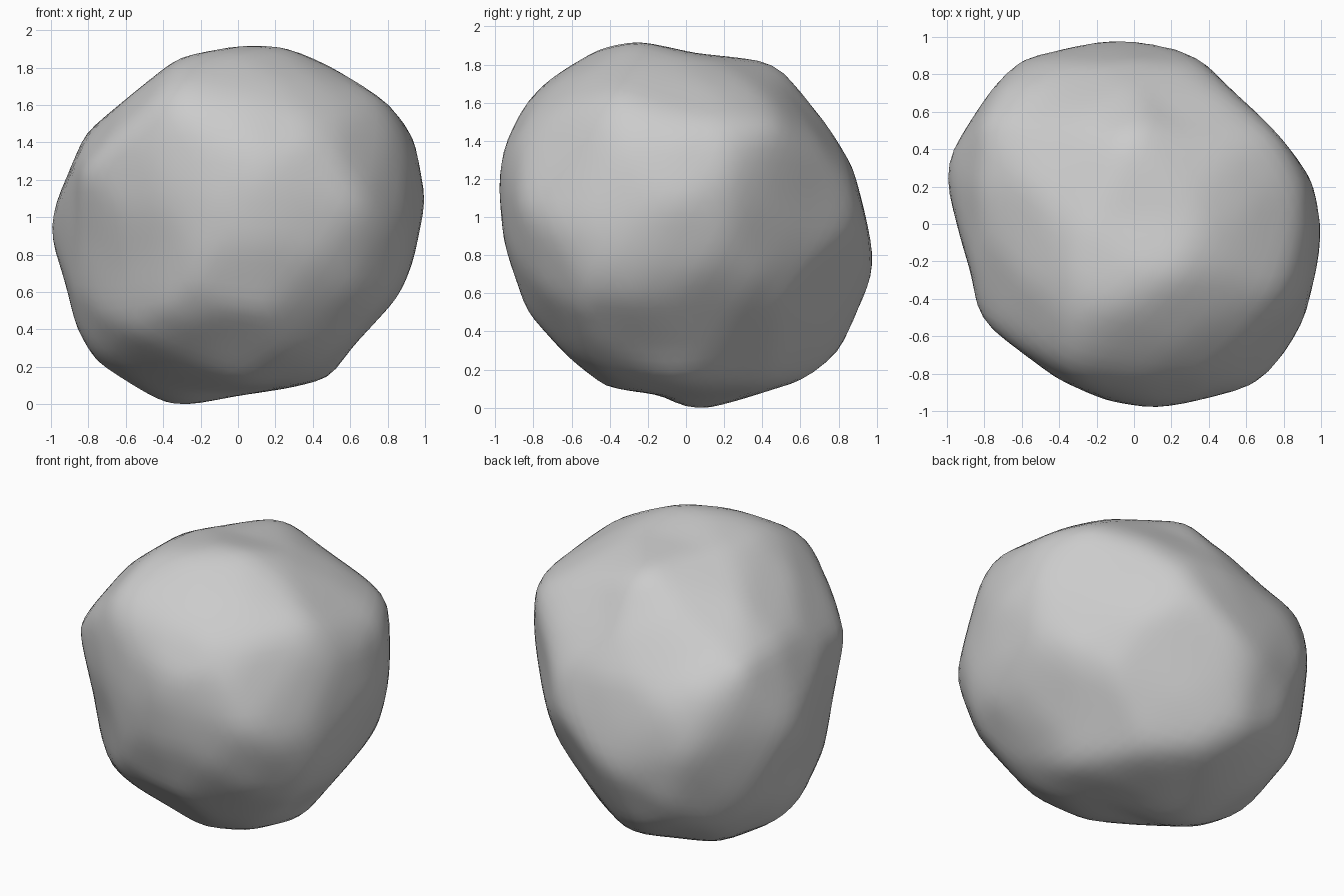
import bpy
import bmesh
from math import cos, sin, radians
from mathutils import Vector
from mathutils.bvhtree import BVHTree

default_cube = bpy.data.objects.get("Cube")
if default_cube:
    bpy.data.objects.remove(default_cube, do_unlink=True)

MIDDLE = 0.965
ROUND_LIMIT = 1.12
FACETING = 0.4
WEATHER_ALLOWANCE = 1.008


def screen_axes(azimuth, elevation):
    """Right and up directions of a carving plane."""
    a, e = radians(azimuth), radians(elevation)
    right = Vector((-sin(a), cos(a), 0))
    up = Vector((-cos(a) * sin(e), -sin(a) * sin(e), cos(e)))
    return right, up


def profile(azimuth, elevation, points, lift=0.0):
    """A carving profile: its two axes and its outline around the middle."""
    right, up = screen_axes(azimuth, elevation)
    return right, up, [Vector((x, y - lift)) * WEATHER_ALLOWANCE for x, y in points]


def cross(a, b):
    return a.x * b.y - a.y * b.x


def reach(direction, carving):
    """How far the stone extends along a direction inside one profile."""
    right, up, outline = carving
    ray = Vector((direction.dot(right), direction.dot(up)))
    if ray.length < 0.05:
        return ROUND_LIMIT
    for start, end in zip(outline, outline[1:] + outline[:1]):
        if cross(start, ray) >= 0 and cross(ray, end) >= 0 and ray.dot(start + end) > 0:
            return cross(start, end) / cross(ray, end - start)
    return ROUND_LIMIT


def carved_radius(direction):
    """Reach of the stone inside all profiles."""
    return min([ROUND_LIMIT] + [reach(direction, c) for c in carvings])


def ridge_point(carving, corner):
    """Middle of the stretch of stone behind one corner of an outline."""
    right, up, _ = carving
    base = right * corner.x + up * corner.y
    sight = right.cross(up)
    trials = []
    for step in range(-16, 17):
        point = base + sight * (step * 0.05)
        trials.append((carved_radius(point.normalized()) / point.length, point))
    best = max(fit for fit, _ in trials)
    good = [point for fit, point in trials if fit > best - 0.01]
    middle = sum(good, Vector()) / len(good)
    return middle * min(1, carved_radius(middle.normalized()) / middle.length)


# Carving profiles, each running counterclockwise
front_profile = profile(-90, 0, [
    (1, 1.1), (.94, 1.42), (.76, 1.72), (.6, 1.79), (.24, 1.93), (0, 1.93),
    (-.34, 1.87), (-.46, 1.78), (-.75, 1.56), (-.82, 1.45), (-.98, 1.07),
    (-1, .92), (-.92, .68), (-.86, .43), (-.72, .18), (-.48, .04), (-.36, 0),
    (0, .07), (.28, .11), (.49, .16), (.6, .32), (.86, .6), (.93, .77)], MIDDLE)
side_profile = profile(0, 0, [
    (.98, .8), (.93, 1.05), (.87, 1.28), (.64, 1.68), (.54, 1.78), (.44, 1.83),
    (.05, 1.87), (-.22, 1.93), (-.3, 1.93), (-.45, 1.9), (-.73, 1.73),
    (-.85, 1.59), (-.95, 1.39), (-.98, 1.2), (-.95, .87), (-.83, .52),
    (-.68, .27), (-.43, .13), (-.12, .09), (0, .01), (.1, .01), (.67, .17),
    (.8, .28), (.97, .7)], MIDDLE)
plan_profile = profile(-90, 90, [
    (1, 0), (.95, .23), (.83, .4), (.55, .73), (.36, .87), (.22, .94),
    (.07, .99), (-.25, .96), (-.6, .88), (-.71, .82), (-.98, .37), (-1, .22),
    (-.92, -.08), (-.86, -.28), (-.83, -.48), (-.77, -.55), (-.4, -.83),
    (-.15, -.94), (.1, -.98), (.3, -.95), (.66, -.86), (.76, -.79),
    (.91, -.5), (.98, -.2)])
front_corner_profile = profile(-45, 30, [
    (.89, .33), (.86, .4), (.8, .49), (.55, .7), (.4, .87), (.31, .92),
    (-.25, .88), (-.62, .7), (-.84, .49), (-.94, .36), (-.94, .21),
    (-.83, -.19), (-.79, -.49), (-.7, -.59), (-.52, -.71), (-.28, -.89),
    (-.03, -.95), (.31, -.89), (.38, -.83), (.55, -.65), (.73, -.47),
    (.8, -.37), (.87, -.04), (.87, .11)])
back_corner_profile = profile(135, 30, [
    (.95, .21), (.95, .32), (.86, .55), (.85, .63), (.8, .75), (.71, .82),
    (.5, .91), (.31, .98), (.08, 1.02), (-.33, 1.01), (-.43, .96), (-.77, .7),
    (-.89, .56), (-.87, .13), (-.87, -.19), (-.76, -.4), (-.62, -.67),
    (-.48, -.89), (-.36, -.95), (-.12, -.99), (.07, -1.03), (.26, -.98),
    (.5, -.92), (.62, -.79), (.79, -.52), (.85, -.19)])
under_corner_profile = profile(45, -30, [
    (1.05, .03), (1.03, .19), (.99, .3), (.93, .38), (.83, .45), (.58, .7),
    (.48, .77), (.35, .9), (-.11, .94), (-.35, .9), (-.8, .74), (-.9, .6),
    (-1, .28), (-1.07, .05), (-1.05, -.05), (-.95, -.33), (-.75, -.57),
    (-.57, -.78), (-.44, -.85), (-.02, -.9), (.35, -.93), (.63, -.85),
    (.81, -.65), (.93, -.54), (.98, -.38)])
carvings = [front_profile, side_profile, plan_profile,
            front_corner_profile, back_corner_profile, under_corner_profile]

# Faceted core: flat faces stretched between the ridge points
core = bmesh.new()
for carving in carvings:
    for corner in carving[2]:
        core.verts.new(ridge_point(carving, corner))
hull = bmesh.ops.convex_hull(core, input=core.verts)
spare = {g for g in hull["geom_interior"] if isinstance(g, bmesh.types.BMVert)}
bmesh.ops.delete(core, geom=list(spare), context='VERTS')
core_tree = BVHTree.FromBMesh(core)
core.free()

# Boulder: a ball carved to the profiles and flattened towards the core
bm = bmesh.new()
bmesh.ops.create_icosphere(bm, subdivisions=5, radius=1)
for vert in bm.verts:
    direction = vert.co.normalized()
    outer = carved_radius(direction)
    hit = core_tree.ray_cast(direction * 2, -direction)[0]
    inner = min(outer, hit.length) if hit else outer
    vert.co = direction * (outer + (inner - outer) * FACETING)

# Weather the ridges and rest the stone on the ground
for _ in range(2):
    bmesh.ops.smooth_vert(bm, verts=bm.verts, factor=0.5,
                          use_axis_x=True, use_axis_y=True, use_axis_z=True)
ground = min(v.co.z for v in bm.verts)
bmesh.ops.translate(bm, verts=bm.verts, vec=(0, 0, -ground))
bmesh.ops.recalc_face_normals(bm, faces=bm.faces)

mesh = bpy.data.meshes.new("boulder")
bm.to_mesh(mesh)
bm.free()
boulder = bpy.data.objects.new("boulder", mesh)
bpy.context.collection.objects.link(boulder)
for polygon in mesh.polygons:
    polygon.use_smooth = True

# Stone colour
stone = bpy.data.materials.new("grey_stone")
stone.use_nodes = True
colour = (0.6, 0.6, 0.6, 1)
stone.diffuse_color = colour
stone.node_tree.nodes["Principled BSDF"].inputs["Base Color"].default_value = colour
mesh.materials.append(stone)
